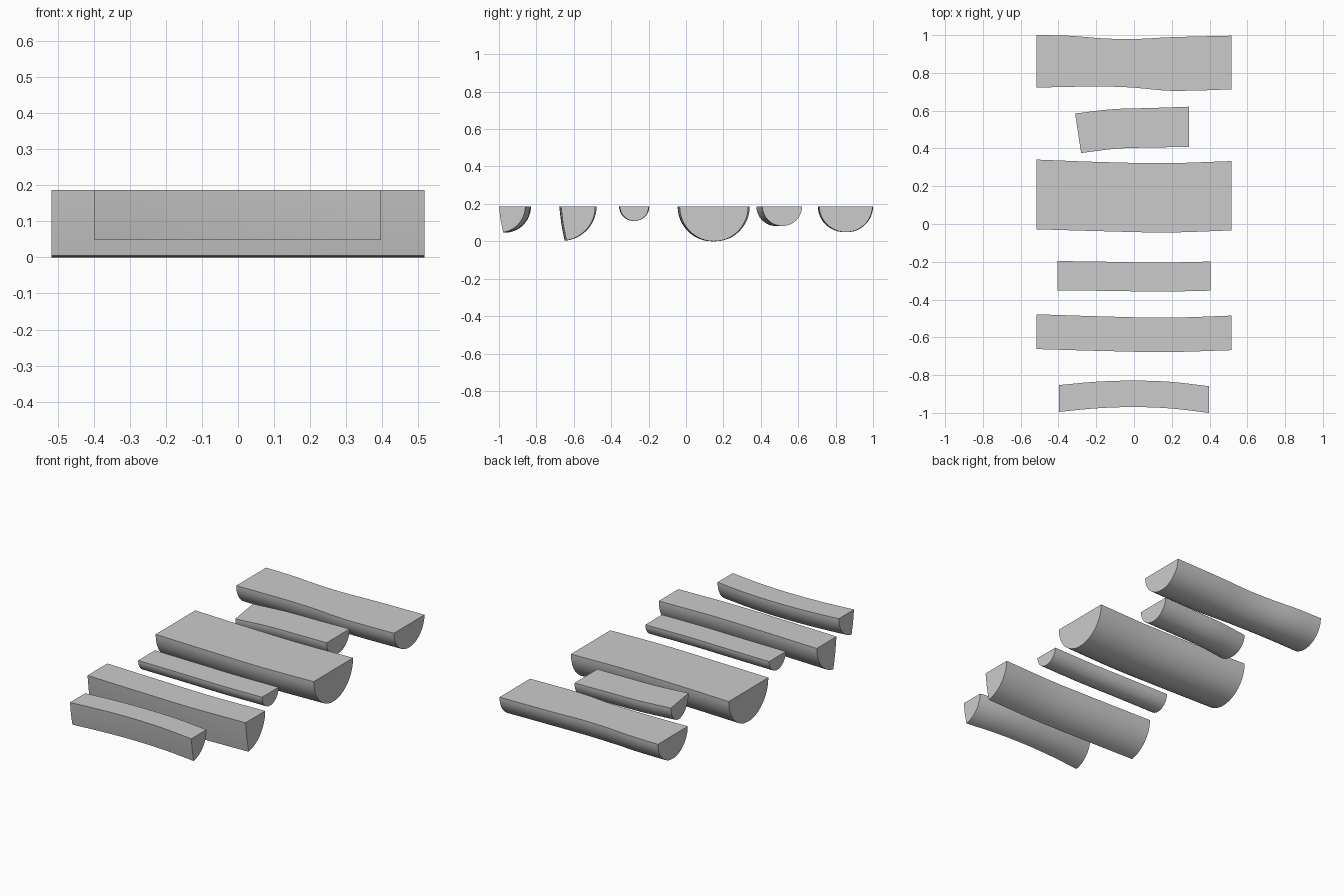
import bpy, bmesh, math

if "Cube" in bpy.data.objects:
    bpy.data.objects.remove(bpy.data.objects["Cube"])

TOP = 0.187

# Cross-sections: (position across the top 0..1, depth 0..1)
HALF = [(0.5 - 0.5 * math.cos(math.pi * i / 24), math.sin(math.pi * i / 24)) for i in range(25)]
END = math.radians(81)
QUARTER = [(0, 0), (0.06, 0.5)] + [(math.cos(END * (1 - i / 14)), math.sin(END * (1 - i / 14)))
                                   for i in range(15)]


def smooth(pts, n=16):
    """Catmull-Rom resampling of an edge polyline, n even steps."""
    p = [[2 * a - b for a, b in zip(pts[0], pts[1])]] + pts + \
        [[2 * a - b for a, b in zip(pts[-1], pts[-2])]]
    out, segs = [], len(pts) - 1
    for k in range(n + 1):
        u = k / n * segs
        i = min(int(u), segs - 1)
        t = u - i
        a, b, c, d = p[i:i + 4]
        out.append([0.5 * (2 * b[j] + (c[j] - a[j]) * t
                           + (2 * a[j] - 5 * b[j] + 4 * c[j] - d[j]) * t * t
                           + (3 * b[j] - a[j] - 3 * c[j] + d[j]) * t ** 3) for j in (0, 1)])
    return out


def log(name, profile, low, high, depth):
    """Loft a split-log section between its front and back top edges."""
    bm = bmesh.new()
    rings = []
    for l, h in zip(smooth(low), smooth(high)):
        rings.append([bm.verts.new((l[0] + (h[0] - l[0]) * t, l[1] + (h[1] - l[1]) * t,
                                    TOP - depth * d)) for t, d in profile])
    n = len(profile)
    for a, b in zip(rings, rings[1:]):
        for i in range(n):
            j = (i + 1) % n
            bm.faces.new((a[i], a[j], b[j], b[i]))
    bm.faces.new(rings[0])
    bm.faces.new(rings[-1][::-1])
    bmesh.ops.recalc_face_normals(bm, faces=bm.faces[:])
    me = bpy.data.meshes.new(name)
    bm.to_mesh(me)
    bm.free()
    ob = bpy.data.objects.new(name, me)
    bpy.context.collection.objects.link(ob)
    bpy.ops.object.select_all(action='DESELECT')
    ob.select_set(True)
    bpy.context.view_layer.objects.active = ob
    bpy.ops.object.shade_smooth_by_angle(angle=math.radians(30))


def edge(xs, ys):
    return [list(p) for p in zip(xs, ys)]


LONG = (-0.517, -0.345, -0.172, 0, 0.172, 0.345, 0.517)
MID = (-0.517, -0.172, 0.172, 0.517)
SHORT = (-0.404, -0.135, 0.135, 0.404)
BENT = (-0.398, -0.2, 0, 0.2, 0.396)

# Half-round logs
log("back_log", HALF, edge(LONG, (0.722, 0.726, 0.728, 0.722, 0.706, 0.707, 0.713)),
    edge(LONG, (1.0, 0.997, 0.983, 0.979, 0.988, 0.993, 0.997)), 0.138)
log("short_log", HALF, edge((-0.28, -0.09, 0.1, 0.292), (0.376, 0.399, 0.405, 0.408)),
    edge((-0.312, -0.11, 0.09, 0.292), (0.585, 0.608, 0.614, 0.621)), 0.105)
log("wide_log", HALF, edge(MID, (-0.028, -0.038, -0.045, -0.034)),
    edge(MID, (0.341, 0.328, 0.322, 0.333)), 0.187)
log("thin_log", HALF, edge(SHORT, (-0.352, -0.354, -0.358, -0.353)),
    edge(SHORT, (-0.196, -0.2, -0.204, -0.199)), 0.078)

# Quarter-round logs
log("quarter_log", QUARTER, edge(MID, (-0.662, -0.672, -0.678, -0.668)),
    edge(MID, (-0.478, -0.489, -0.496, -0.485)), 0.184)
log("front_log", QUARTER, edge(BENT, (-0.995, -0.976, -0.969, -0.977, -1.0)),
    edge(BENT, (-0.853, -0.835, -0.829, -0.836, -0.859)), 0.141)
